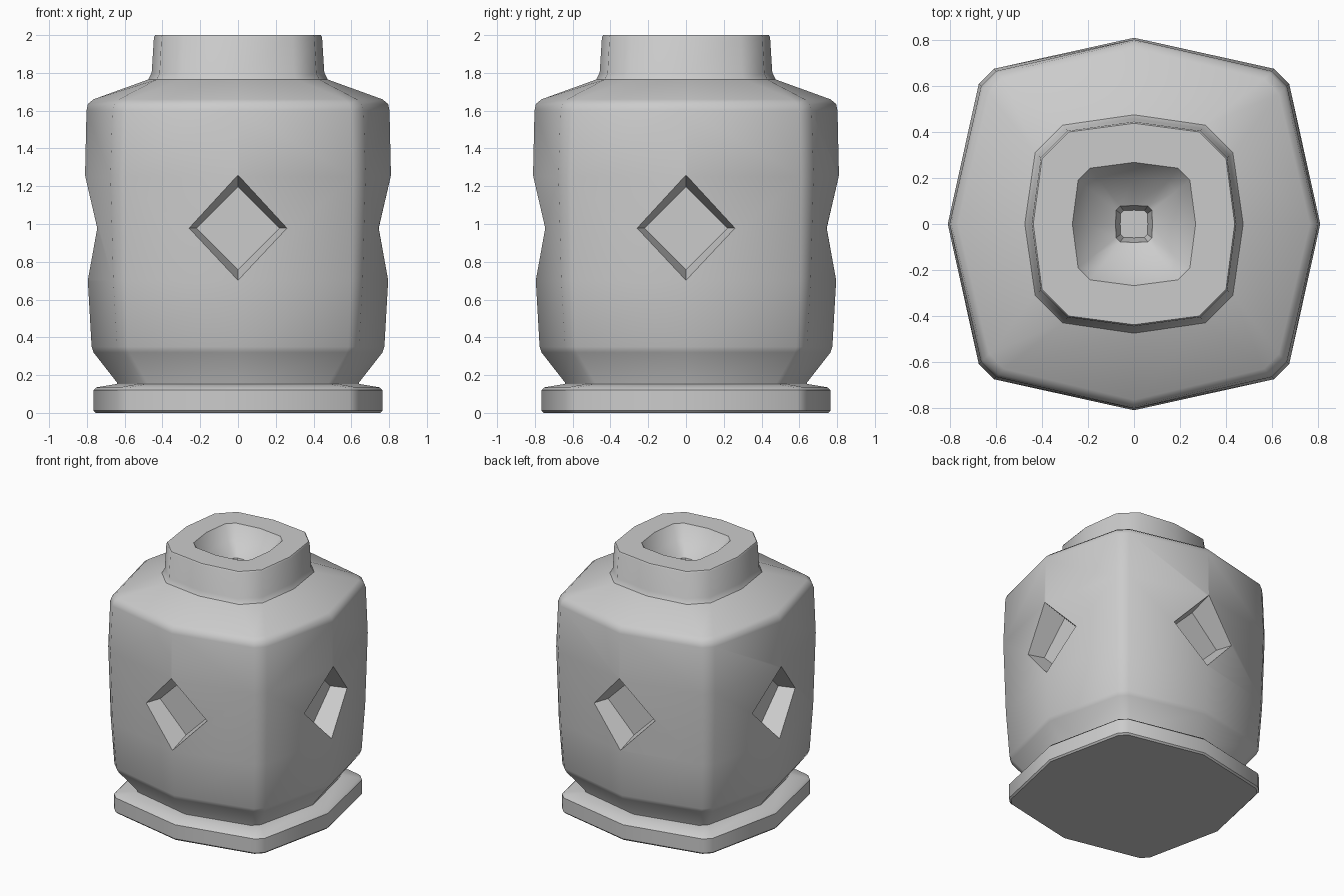
import bpy
import bmesh
import math
from mathutils import Matrix

cube = bpy.data.objects.get("Cube")
if cube:
    bpy.data.objects.remove(cube, do_unlink=True)

# One plain grey for everything
grey = bpy.data.materials.new("plain grey")
grey.use_nodes = True
colour = (0.6, 0.6, 0.6, 1)
grey.diffuse_color = colour
grey.node_tree.nodes["Principled BSDF"].inputs["Base Color"].default_value = colour


def make_object(name, bm):
    bmesh.ops.recalc_face_normals(bm, faces=bm.faces)
    mesh = bpy.data.meshes.new(name)
    bm.to_mesh(mesh)
    bm.free()
    mesh.materials.append(grey)
    ob = bpy.data.objects.new(name, mesh)
    bpy.context.collection.objects.link(ob)
    return ob


def activate(ob):
    bpy.ops.object.select_all(action="DESELECT")
    ob.select_set(True)
    bpy.context.view_layer.objects.active = ob


def ring(bm, z, mid, near, far):
    """Rounded square with peaked sides: one peak and a clipped corner per quarter."""
    verts = []
    for quarter in range(4):
        turn = Matrix.Rotation(quarter * math.pi / 2, 3, "Z")
        for x, y in ((mid, 0), (far, near), (near, far)):
            co = turn @ Matrix.Translation((x, y, z)).translation
            verts.append(bm.verts.new(co))
    return verts


def loft(name, profile):
    bm = bmesh.new()
    rings = [ring(bm, *row) for row in profile]
    for low, high in zip(rings, rings[1:]):
        for i in range(len(low)):
            j = (i + 1) % len(low)
            bm.faces.new((low[i], low[j], high[j], high[i]))
    bm.faces.new(rings[0][::-1])
    bm.faces.new(rings[-1])
    return make_object(name, bm)


# Foot plate: height, side peak, corner near, corner far
foot = loft("foot_plate", [
    (0, 0.755, 0.58, 0.63),
    (0.012, 0.765, 0.59, 0.64),
    (0.12, 0.765, 0.59, 0.64),
    (0.135, 0.75, 0.575, 0.625),
    (0.155, 0.63, 0.47, 0.52),
])

# Body, shoulder, neck and the funnel down into the neck
body = loft("body", [
    (0.13, 0.64, 0.48, 0.53),
    (0.16, 0.64, 0.48, 0.53),
    (0.32, 0.765, 0.575, 0.63),
    (0.35, 0.775, 0.585, 0.64),
    (0.7, 0.795, 0.6, 0.66),
    (1.25, 0.81, 0.61, 0.675),
    (1.6, 0.802, 0.6, 0.665),
    (1.635, 0.795, 0.59, 0.655),
    (1.66, 0.765, 0.565, 0.63),
    (1.765, 0.475, 0.31, 0.43),
    (1.8, 0.457, 0.295, 0.415),
    (1.99, 0.445, 0.29, 0.405),
    (2, 0.438, 0.285, 0.4),
    (2, 0.268, 0.19, 0.243),
    (1.9, 0.2, 0.145, 0.185),
    (1.83, 0.08, 0.06, 0.078),
    (1.74, 0.06, 0.045, 0.058),
])

# Tapered diamond recess in each of the four sides
floor, outside = 0.63, 0.9
bm = bmesh.new()
for side in range(4):
    place = (Matrix.Rotation(side * math.pi / 2, 4, "Z")
             @ Matrix.Translation(((floor + outside) / 2, 0, 0.978))
             @ Matrix.Rotation(math.pi / 2, 4, "Y"))
    bmesh.ops.create_cone(bm, cap_ends=True, segments=4, radius1=0.22,
                          radius2=0.312, depth=outside - floor, matrix=place)
cutter = make_object("diamond_cutter", bm)
cutter.hide_render = True

activate(body)
cut = body.modifiers.new("diamonds", "BOOLEAN")
cut.operation = "DIFFERENCE"
cut.solver = "EXACT"
cut.object = cutter
bpy.ops.object.modifier_apply(modifier=cut.name)
bpy.data.objects.remove(cutter, do_unlink=True)

for ob in (foot, body):
    activate(ob)
    bpy.ops.object.shade_smooth_by_angle(angle=math.radians(40))
